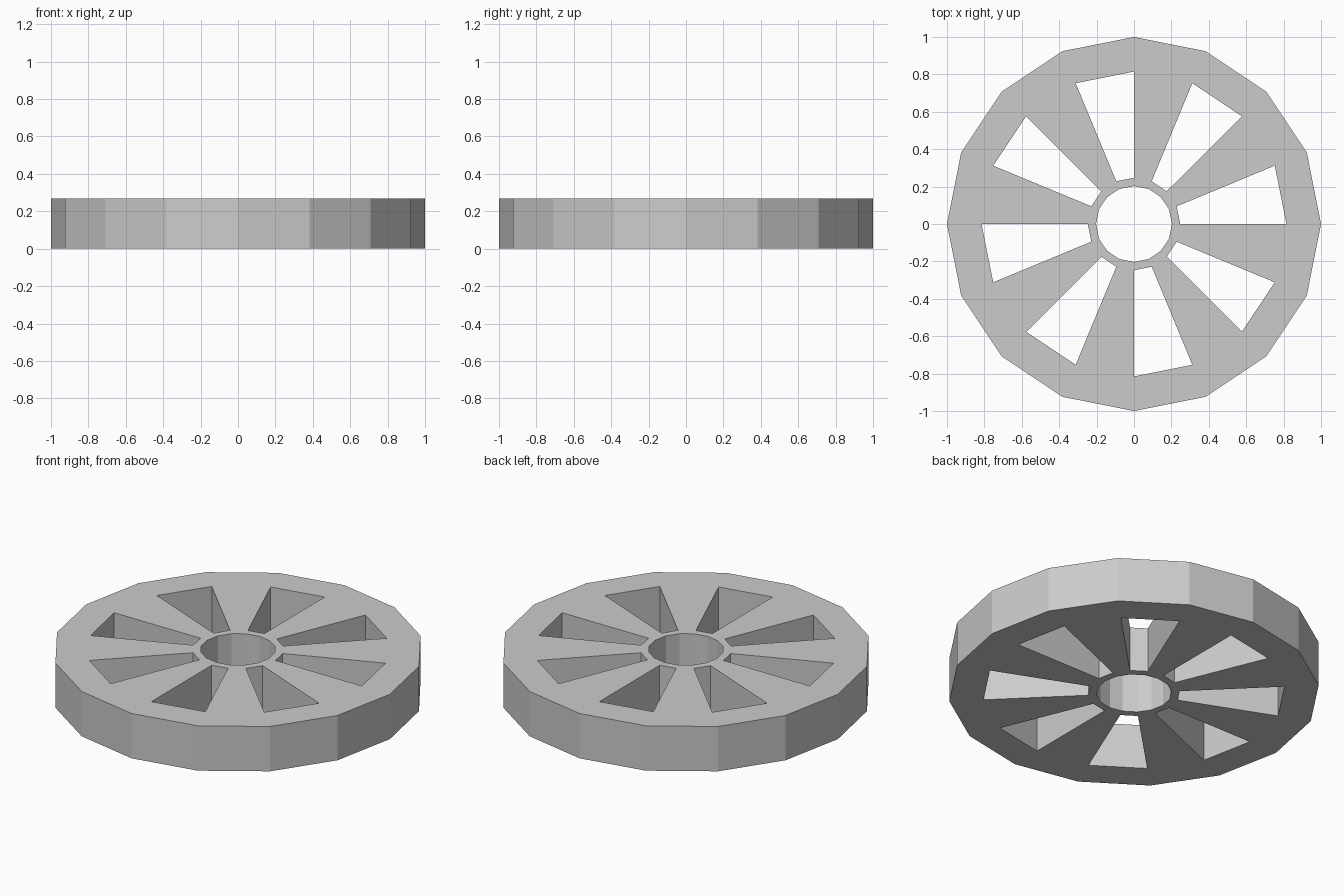
import bpy, bmesh
from math import cos, sin, tau

cube = bpy.data.objects.get("Cube")
if cube:
    bpy.data.objects.remove(cube, do_unlink=True)

SIDES = 16
HEIGHT = 0.267
RADII = [0.203, 0.247, 0.815, 1.0]  # bore, hub, inner rim, outer rim

grey = bpy.data.materials.new("grey")
grey.use_nodes = True
colour = (0.6, 0.6, 0.6, 1)
grey.diffuse_color = colour
grey.node_tree.nodes["Principled BSDF"].inputs["Base Color"].default_value = colour

# Flat plan of hub, spokes and rim; every other spoke sector is left open
bm = bmesh.new()
rings = [[bm.verts.new((r * cos(tau * i / SIDES), r * sin(tau * i / SIDES), 0))
          for i in range(SIDES)] for r in RADII]
for band, (inner, outer) in enumerate(zip(rings, rings[1:])):
    for i in range(SIDES):
        if band == 1 and i % 2 == 0:
            continue
        j = (i + 1) % SIDES
        bm.faces.new((inner[i], outer[i], outer[j], inner[j]))

# Raise the plan into a solid wheel
plan = bm.faces[:]
top = bmesh.ops.extrude_face_region(bm, geom=plan, use_keep_orig=True)["geom"]
bmesh.ops.translate(bm, vec=(0, 0, HEIGHT),
                    verts=[v for v in top if isinstance(v, bmesh.types.BMVert)])
bmesh.ops.recalc_face_normals(bm, faces=bm.faces[:])

mesh = bpy.data.meshes.new("spoked_wheel")
bm.to_mesh(mesh)
bm.free()
mesh.materials.append(grey)
wheel = bpy.data.objects.new("spoked_wheel", mesh)
bpy.context.collection.objects.link(wheel)
